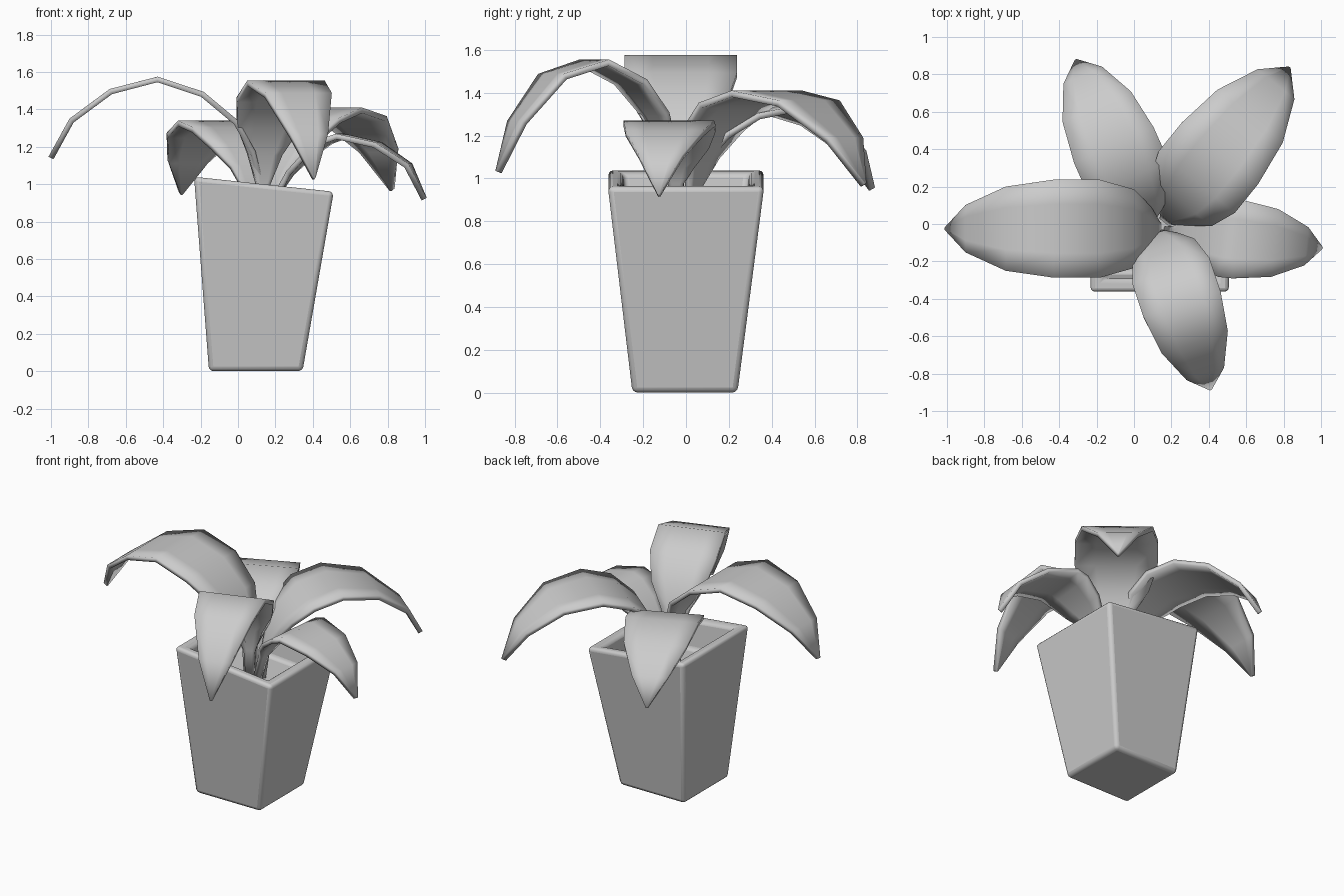
import bpy
import math

if "Cube" in bpy.data.objects:
    bpy.data.objects.remove(bpy.data.objects["Cube"])

def make_mesh(name, verts, faces):
    me = bpy.data.meshes.new(name)
    me.from_pydata(verts, [], faces)
    me.update()
    ob = bpy.data.objects.new(name, me)
    bpy.context.collection.objects.link(ob)
    return ob

def smooth(ob, angle):
    bpy.ops.object.select_all(action='DESELECT')
    ob.select_set(True)
    bpy.context.view_layer.objects.active = ob
    bpy.ops.object.shade_smooth_by_angle(angle=math.radians(angle))

def bevel(ob, width, segments):
    m = ob.modifiers.new("bevel", 'BEVEL')
    m.width, m.segments, m.limit_method = width, segments, 'ANGLE'
    m.angle_limit = math.radians(35)

# Pot: tapered square rings from the base over the slanted rim and down to the soil
def ring(x0, x1, y0, y1, zl, zr):
    return [(x0, y0, zl), (x1, y0, zr), (x1, y1, zr), (x0, y1, zl)]

rings = [ring(-0.155, 0.345, -0.25, 0.24, 0, 0),
         ring(-0.235, 0.512, -0.365, 0.365, 1.04, 0.96),
         ring(-0.16, 0.435, -0.295, 0.295, 1.03, 0.967),
         ring(-0.145, 0.405, -0.27, 0.27, 0.82, 0.78)]
faces = [(3, 2, 1, 0), (12, 13, 14, 15)]
for k in range(3):
    for i in range(4):
        j = (i + 1) % 4
        faces.append((4*k + i, 4*k + j, 4*k + 4 + j, 4*k + 4 + i))
pot = make_mesh("pot", [v for r in rings for v in r], faces)
bevel(pot, 0.025, 3)
smooth(pot, 40)

# Leaves: an arched strip, each row being (reach, height), stem to tip
WIDTHS = [0.03, 0.045, 0.115, 0.21, 0.262, 0.262, 0.225, 0.127, 0.006]
COLS = 4

def leaf(name, base, angle, width, reach, height):
    a = math.radians(angle)
    c, s = math.cos(a), math.sin(a)
    verts, faces = [], []
    for r, z, w in zip(reach, height, WIDTHS):
        for k in range(COLS + 1):
            t = (2 * k / COLS - 1) * w * width
            verts.append((base[0] + r*c - t*s, base[1] + r*s + t*c, z))
    n = COLS + 1
    for i in range(len(reach) - 1):
        for k in range(COLS):
            p = i * n + k
            faces.append((p, p + n, p + n + 1, p + 1))
    ob = make_mesh(name, verts, faces)
    m = ob.modifiers.new("thickness", 'SOLIDIFY')
    m.thickness, m.offset = 0.03, 0
    smooth(ob, 50)

leaf("left_leaf", (0.13, -0.025), 180, 1.0,
     [0, 0.01, 0.05, 0.14, 0.32, 0.56, 0.81, 1.02, 1.13],
     [0.78, 1.0, 1.17, 1.33, 1.48, 1.56, 1.495, 1.34, 1.14])
leaf("right_leaf", (0.17, -0.04), -6, 0.81,
     [0, 0.06, 0.11, 0.20, 0.31, 0.38, 0.58, 0.745, 0.83],
     [0.78, 0.98, 1.06, 1.15, 1.23, 1.255, 1.21, 1.1, 0.92])
leaf("back_left_leaf", (0.08, 0.0), 114, 0.89,
     [0, 0.02, 0.06, 0.13, 0.27, 0.46, 0.68, 0.86, 0.95],
     [0.78, 0.96, 1.09, 1.2, 1.29, 1.325, 1.26, 1.12, 0.95])
leaf("back_right_leaf", (0.17, 0.02), 51, 1.0,
     [0, 0.02, 0.07, 0.14, 0.27, 0.46, 0.71, 0.925, 1.04],
     [0.78, 0.96, 1.1, 1.23, 1.34, 1.395, 1.35, 1.18, 0.97])
leaf("front_leaf", (0.13, -0.05), -71.5, 0.83,
     [0, 0.01, 0.04, 0.1, 0.22, 0.40, 0.605, 0.78, 0.87],
     [0.78, 1.0, 1.16, 1.3, 1.45, 1.54, 1.475, 1.26, 1.03])
